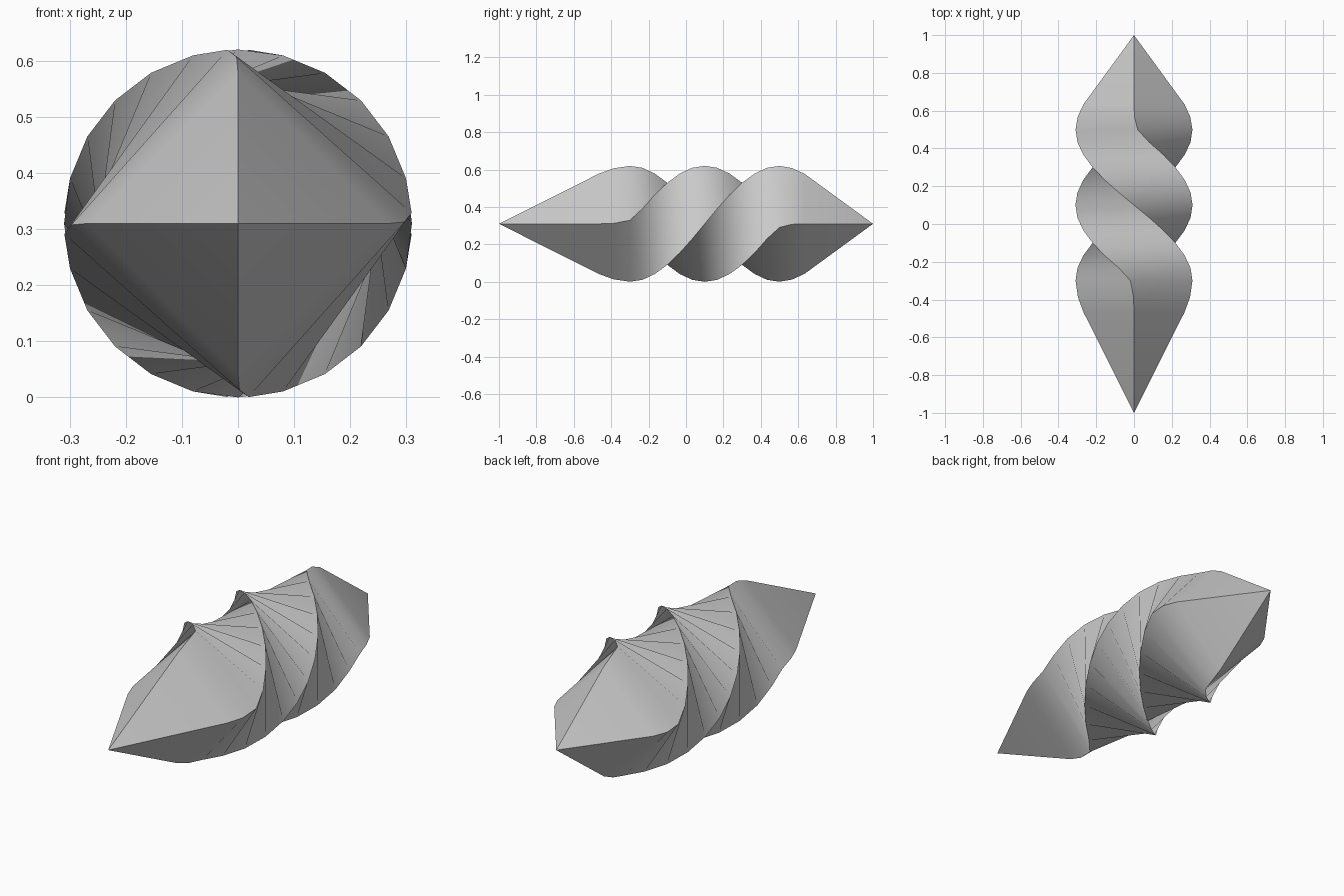
import bpy, bmesh, math

if "Cube" in bpy.data.objects:
    bpy.data.objects.remove(bpy.data.objects["Cube"])

R = 0.31   # corner radius of the square section, also the height of the axis

# stations along y: (y, radius, twist in degrees)
stations = [(-0.466, 0.268, 0), (-0.386, 0.297, 0.5), (-0.3, R, 3.5),
            (-0.233, R, 15), (-0.167, R, 30)]
stations += [(-0.1 + i * 0.4 / 6, R, 45 + i * 15) for i in range(7)]
stations += [(0.367, R, 150), (0.433, R, 165), (0.5, R, 176.5),
             (0.567, 0.298, 179.5), (0.633, 0.268, 180)]

bm = bmesh.new()

# twisted square body
rings = []
for y, r, twist in stations:
    ring = []
    for k in range(4):
        a = math.radians(90 * k - twist)
        ring.append(bm.verts.new((r * math.sin(a), y, R + r * math.cos(a))))
    rings.append(ring)
for a, b in zip(rings, rings[1:]):
    for k in range(4):
        n = (k + 1) % 4
        bm.faces.new((a[k], a[n], b[n], b[k]))

# pyramid tips
for y, ring in ((-1, rings[0]), (1, rings[-1])):
    tip = bm.verts.new((0, y, R))
    for k in range(4):
        bm.faces.new((tip, ring[k], ring[(k + 1) % 4]))

bmesh.ops.recalc_face_normals(bm, faces=bm.faces[:])
mesh = bpy.data.meshes.new("twisted_bar")
bm.to_mesh(mesh)
bm.free()
obj = bpy.data.objects.new("twisted_bar", mesh)
bpy.context.collection.objects.link(obj)

# smooth along the twist, sharp on the four ridges
bpy.context.view_layer.objects.active = obj
obj.select_set(True)
bpy.ops.object.shade_smooth_by_angle(angle=math.radians(35))
